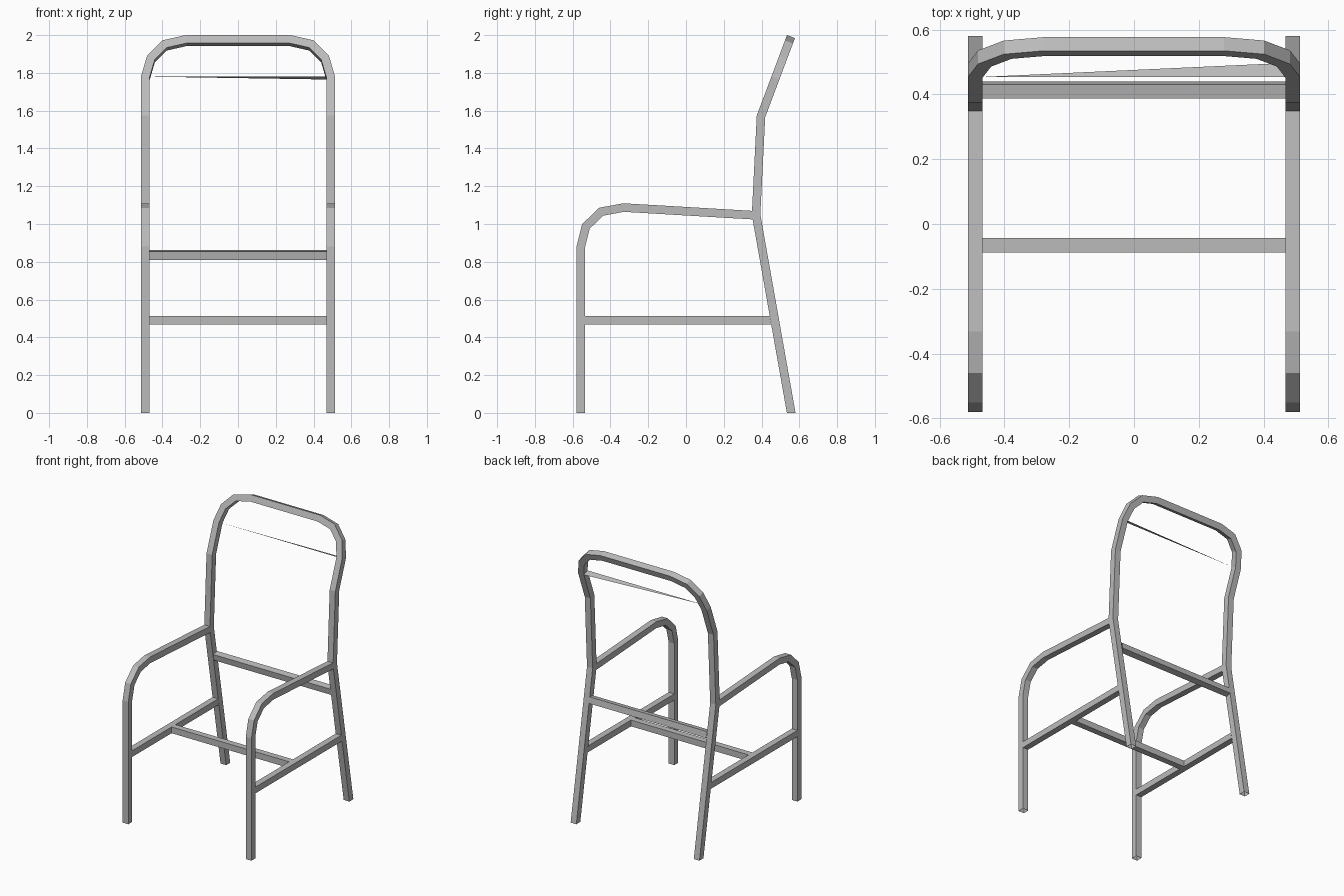
import bpy, bmesh
from mathutils import Vector as V

if "Cube" in bpy.data.objects:
    bpy.data.objects.remove(bpy.data.objects["Cube"], do_unlink=True)

grey = bpy.data.materials.new("grey metal")
grey.use_nodes = True
colour = (0.5, 0.5, 0.5, 1)
grey.diffuse_color = colour
grey.node_tree.nodes["Principled BSDF"].inputs["Base Color"].default_value = colour

W = 0.045      # tube width
X = 0.4905     # tube centre on each side


def finish(name, bm, mirror=False):
    mesh = bpy.data.meshes.new(name)
    bm.to_mesh(mesh)
    bm.free()
    mesh.materials.append(grey)
    ob = bpy.data.objects.new(name, mesh)
    bpy.context.collection.objects.link(ob)
    if mirror:
        ob.modifiers.new("mirror", 'MIRROR')
    return ob


def tube(name, path, side, start=None, end=None, mirror=False):
    """Open square tube with mitred bends; start and end are optional cut normals."""
    p = [V(q) for q in path]
    d = [(b - a).normalized() for a, b in zip(p, p[1:])]
    planes = [V(start) if start else d[0]]
    planes += [a + b for a, b in zip(d, d[1:])]
    planes += [V(end) if end else d[-1]]
    side = V(side)
    up = side.cross(d[0]).normalized()
    ring = [p[0] + (side * a + up * b) * W / 2
            for a, b in ((1, 1), (-1, 1), (-1, -1), (1, -1))]
    bm = bmesh.new()
    last = None
    for i, (q, n) in enumerate(zip(p, planes)):
        # slide the corners along the segment onto the cutting plane
        t = d[max(i - 1, 0)]
        ring = [c + t * ((q - c).dot(n) / t.dot(n)) for c in ring]
        verts = [bm.verts.new(c) for c in ring]
        if last:
            for k in range(4):
                m = (k + 1) % 4
                bm.faces.new((last[k], last[m], verts[m], verts[k]))
        last = verts
    bmesh.ops.recalc_face_normals(bm, faces=bm.faces)
    return finish(name, bm, mirror)


# Rear legs and arched back in one bent tube
foot, joint, bend = (0.557, 0), (0.371, 1.05), (0.397, 1.57)
half = [(X, *foot), (X, *joint), (X, *bend)]
half += [(x, bend[1 - 1] + (z - bend[1]) * 0.376, z)
         for x, z in ((X, 1.772), (0.461, 1.873), (0.39, 1.945), (0.275, 1.971))]
path = half + [(-x, y, z) for x, y, z in reversed(half)]
tube("back_frame", path, (1, 0, 0), (0, 0, 1), (0, 0, 1))

# Front legs curving into the armrests
arm = [(-0.5575, 0), (-0.5575, 0.878), (-0.53, 0.987), (-0.449, 1.065),
       (-0.33, 1.087), (0.352, 1.047)]
tube("front_leg_and_armrest", [(X, y, z) for y, z in arm], (1, 0, 0),
     end=(0, 1, 0), mirror=True)

# Lower rails
leg = V((0, joint[0] - foot[0], joint[1])).normalized()
leg_normal = V((0, leg.z, -leg.y))
tube("side_rail", [(X, -0.535, 0.49), (X, 0.447, 0.49)], (1, 0, 0),
     end=leg_normal, mirror=True)
inner = X - W / 2
tube("middle_crossbar", [(-inner, -0.065, 0.49), (inner, -0.065, 0.49)], (0, 1, 0))

# Rear crossbar, tilted with the rear legs
tube("rear_crossbar", [(-inner, 0.413, 0.835), (inner, 0.413, 0.835)], leg_normal)

# Thin wedge spanning the backrest
bm = bmesh.new()
bm.faces.new([bm.verts.new(c) for c in
              ((-inner, 0.454, 1.780), (inner, 0.454, 1.780), (inner, 0.497, 1.765))])
finish("backrest_wedge", bm)
